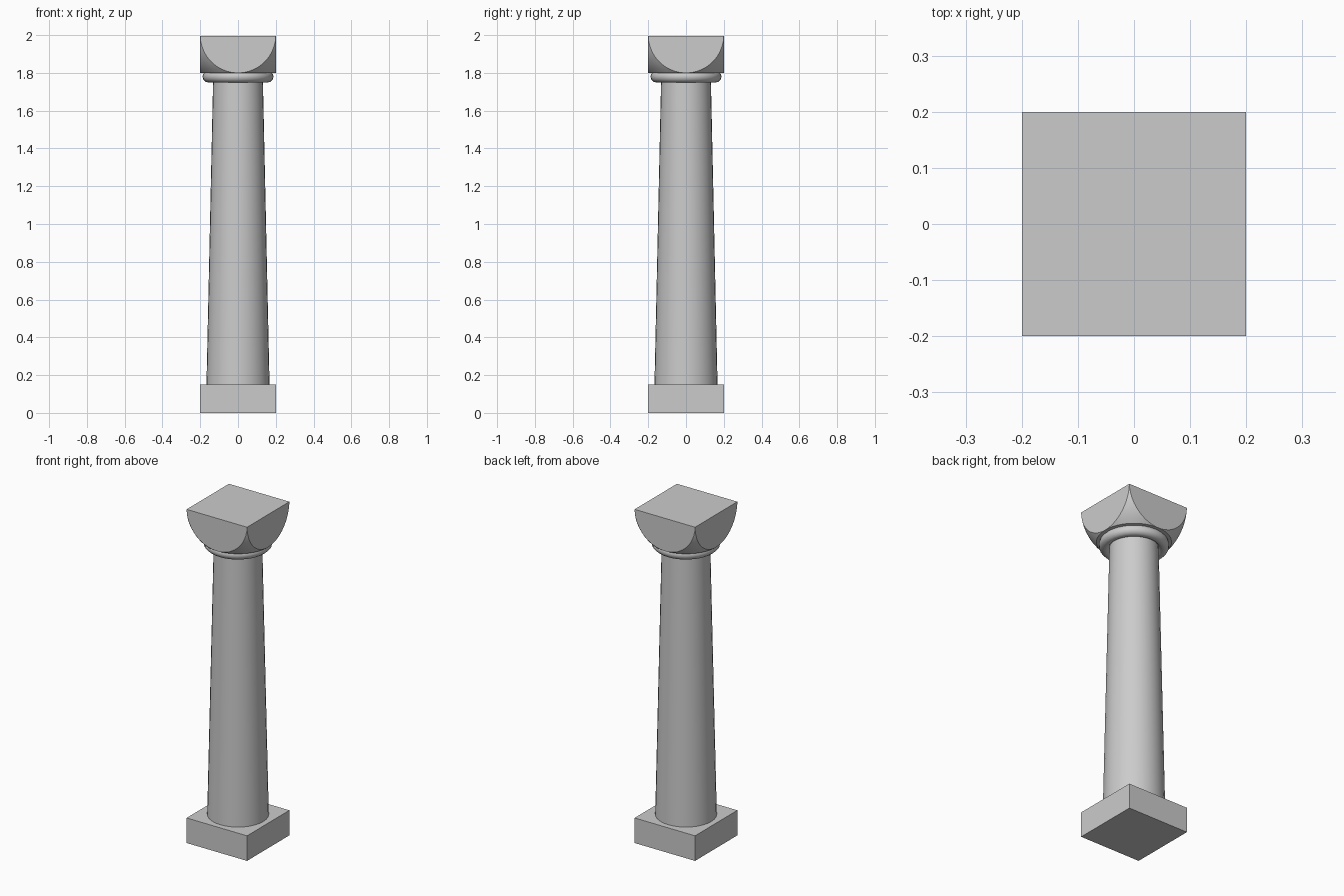
import bpy, bmesh, math
from mathutils import Vector

if "Cube" in bpy.data.objects:
    bpy.data.objects.remove(bpy.data.objects["Cube"])

HALF = 0.2        # half width of plinth and capital
SEGMENTS = 32


def smooth(obj, degrees=30):
    bpy.ops.object.select_all(action='DESELECT')
    obj.select_set(True)
    bpy.context.view_layer.objects.active = obj
    bpy.ops.object.shade_smooth_by_angle(angle=math.radians(degrees))


# Square plinth
bpy.ops.mesh.primitive_cube_add(size=1, location=(0, 0, 0.075))
plinth = bpy.context.object
plinth.name = "plinth"
plinth.scale = (2 * HALF, 2 * HALF, 0.15)
bpy.ops.object.transform_apply(location=False, rotation=False, scale=True)

# Tapered shaft
bpy.ops.mesh.primitive_cone_add(vertices=SEGMENTS, radius1=0.167, radius2=0.131,
                                depth=1.65, location=(0, 0, 0.975))
shaft = bpy.context.object
shaft.name = "shaft"
smooth(shaft)

# Rounded collar under the capital
bpy.ops.mesh.primitive_torus_add(major_segments=SEGMENTS, minor_segments=12,
                                 major_radius=0.157, minor_radius=0.031,
                                 location=(0, 0, 1.78))
collar = bpy.context.object
collar.name = "collar"
smooth(collar, 60)

# Cushion capital: a sphere trimmed by the six planes of a half-height block
ball = bmesh.new()
bmesh.ops.create_uvsphere(ball, u_segments=64, v_segments=32,
                          radius=HALF * math.sqrt(2) + 0.0002)
planes = [((0, 0, 0), (0, 0, 1)), ((0, 0, -HALF), (0, 0, -1))]
for s in (-1, 1):
    planes += [((s * HALF, 0, 0), (s, 0, 0)), ((0, s * HALF, 0), (0, s, 0))]
for point, normal in planes:
    bmesh.ops.bisect_plane(ball, geom=ball.verts[:] + ball.edges[:] + ball.faces[:],
                           dist=1e-5, plane_co=point, plane_no=normal, clear_outer=True)

# The trimmed form is convex, so a hull closes its flat faces
cap = bmesh.new()
for v in ball.verts:
    cap.verts.new(v.co + Vector((0, 0, 2.0)))
ball.free()
bmesh.ops.remove_doubles(cap, verts=cap.verts[:], dist=0.0005)
bmesh.ops.convex_hull(cap, input=cap.verts[:])
bmesh.ops.delete(cap, geom=[v for v in cap.verts if not v.link_faces], context='VERTS')
bmesh.ops.dissolve_limit(cap, angle_limit=0.01, verts=cap.verts[:], edges=cap.edges[:])
bmesh.ops.recalc_face_normals(cap, faces=cap.faces[:])
mesh = bpy.data.meshes.new("capital")
cap.to_mesh(mesh)
cap.free()
capital = bpy.data.objects.new("capital", mesh)
bpy.context.collection.objects.link(capital)
smooth(capital)
